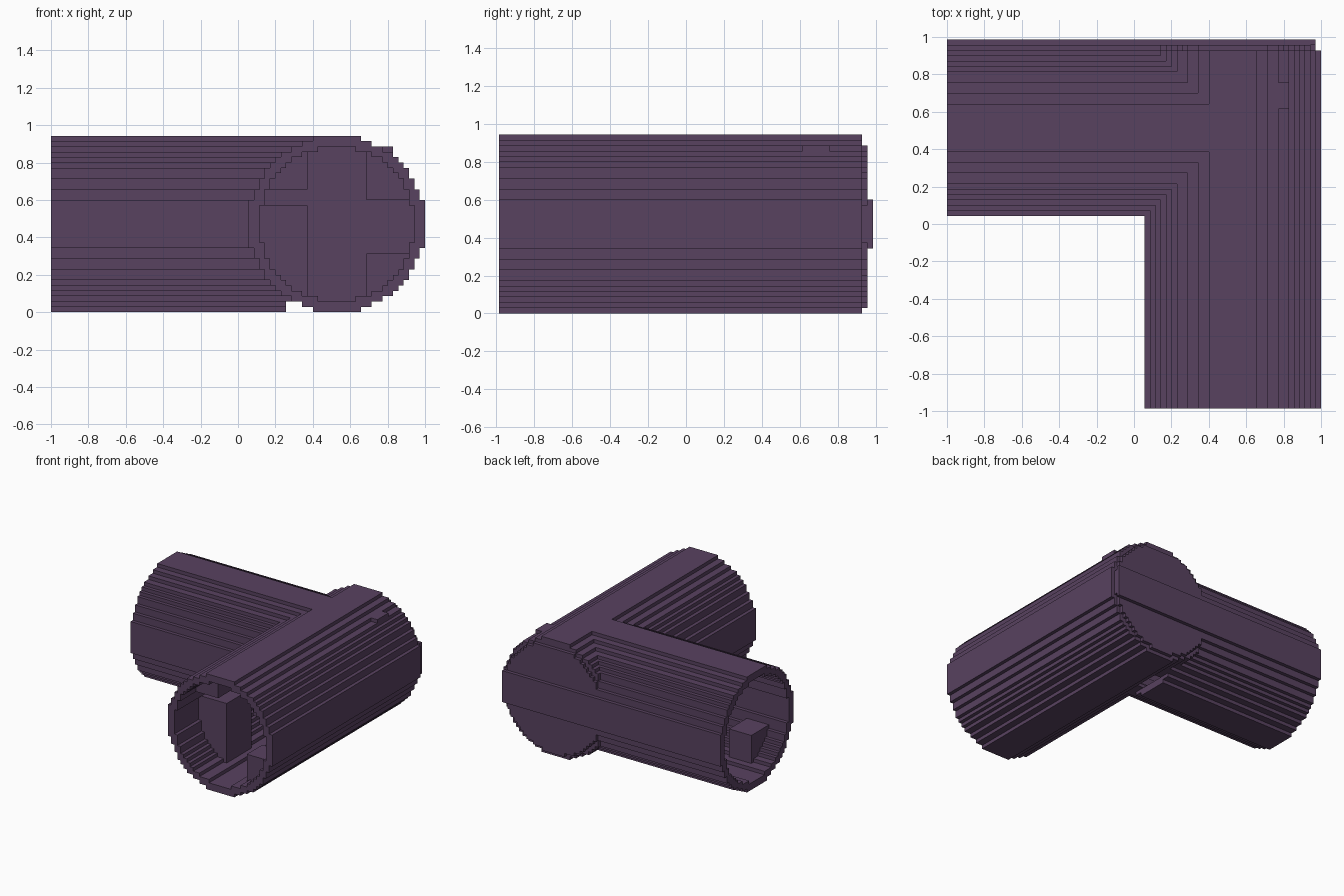
import bpy, bmesh, math

if "Cube" in bpy.data.objects:
    bpy.data.objects.remove(bpy.data.objects["Cube"])

U = 2 / 70                      # size of one step
CX, CY, CZ = 1 - 16.5 * U, 18 * U, 16.5 * U   # pipe axes
END = 34.5 * U                  # half depth in y

plum = bpy.data.materials.new("plum")
plum.diffuse_color = (0.098, 0.054, 0.117, 1)
plum.use_nodes = True
plum.node_tree.nodes["Principled BSDF"].inputs["Base Color"].default_value = plum.diffuse_color


def profile(r, ilo=-99, ihi=99, klo=-99, khi=99):
    """Stepped circle outline in step units, clipped to a rectangle."""
    left, right = [], []
    for k in range(-int(r), int(r) + 1):
        if k < klo or k > khi:
            continue
        w = math.floor(math.sqrt(r * r - k * k)) + 0.5
        a, b = max(-w, ilo), min(w, ihi)
        if a < b:
            left += [(a, k - 0.5), (a, k + 0.5)]
            right += [(b, k - 0.5), (b, k + 0.5)]
    pts = []
    for p in right + left[::-1]:
        if pts and p == pts[-1]:
            continue
        # drop points in the middle of a straight run
        if len(pts) > 1 and any(pts[-2][n] == pts[-1][n] == p[n] for n in (0, 1)):
            pts.pop()
        pts.append(p)
    return pts


def prism(name, pts, axis, start, end):
    """Extrude an outline along the x pipe or the y pipe."""
    bm = bmesh.new()
    rings = []
    for t in (start, end):
        rings.append([bm.verts.new((CX + i * U, t, CZ + k * U) if axis == "y"
                                   else (t, CY + i * U, CZ + k * U)) for i, k in pts])
    bm.faces.new(rings[0])
    bm.faces.new(rings[1])
    n = len(pts)
    for s in range(n):
        e = (s + 1) % n
        bm.faces.new((rings[0][s], rings[0][e], rings[1][e], rings[1][s]))
    bmesh.ops.recalc_face_normals(bm, faces=bm.faces)
    me = bpy.data.meshes.new(name)
    bm.to_mesh(me)
    bm.free()
    me.materials.append(plum)
    ob = bpy.data.objects.new(name, me)
    bpy.context.collection.objects.link(ob)
    return ob


def combine(target, other, op):
    mod = target.modifiers.new(op, "BOOLEAN")
    mod.operation, mod.solver, mod.object = op, "EXACT", other
    bpy.context.view_layer.objects.active = target
    bpy.ops.object.modifier_apply(modifier=mod.name)
    bpy.data.objects.remove(other)


def rect(i0, i1, k0, k1):
    return [(i0, k0), (i1, k0), (i1, k1), (i0, k1)]


# outer shell: front pipe, side pipe (its lowest steps stop short), end cap, rear strip, bump
elbow = prism("pipe_elbow", profile(16.5), "y", -END, 32.5 * U)
for part in (
    prism("side_pipe", profile(16.5, klo=-14), "x", -1, CX),
    prism("side_pipe_underside", profile(16.5, khi=-15), "x", -1, 9 * U),
    prism("end_cap", profile(15.5, khi=14), "y", 31.5 * U, 33.5 * U),
    prism("rear_strip", rect(15.5, 16.5, -4.5, 4.5), "x", 0.4, 34 * U),
    prism("bump", rect(8.5, 10.5, 12.5, 14.5), "y", 21.5 * U, 26.5 * U),
):
    combine(elbow, part, "UNION")

# hollow out both pipes
combine(elbow, prism("front_bore", profile(14.5), "y", -1.2, 32.5 * U), "DIFFERENCE")
combine(elbow, prism("side_bore", profile(14.5), "x", -1.2, CX), "DIFFERENCE")

# stop blocks inside the pipes
F = -END
prism("block_low_left", profile(15.2, ihi=-5.5, khi=3), "y", F + 0.31, F + 0.63)
prism("block_low_right", profile(15.2, ilo=5.5, khi=-6), "y", F + 0.12, F + 0.32)
prism("block_high_left", profile(15.2, ihi=-5.5, klo=7), "y", F + 0.2, F + 0.4)
prism("block_high_right", profile(15.2, ilo=5.5, klo=5), "y", F + 0.2, F + 0.4)
prism("block_side_pipe", profile(15.2, ihi=-5.5, khi=-6), "x", -0.84, -0.64)
